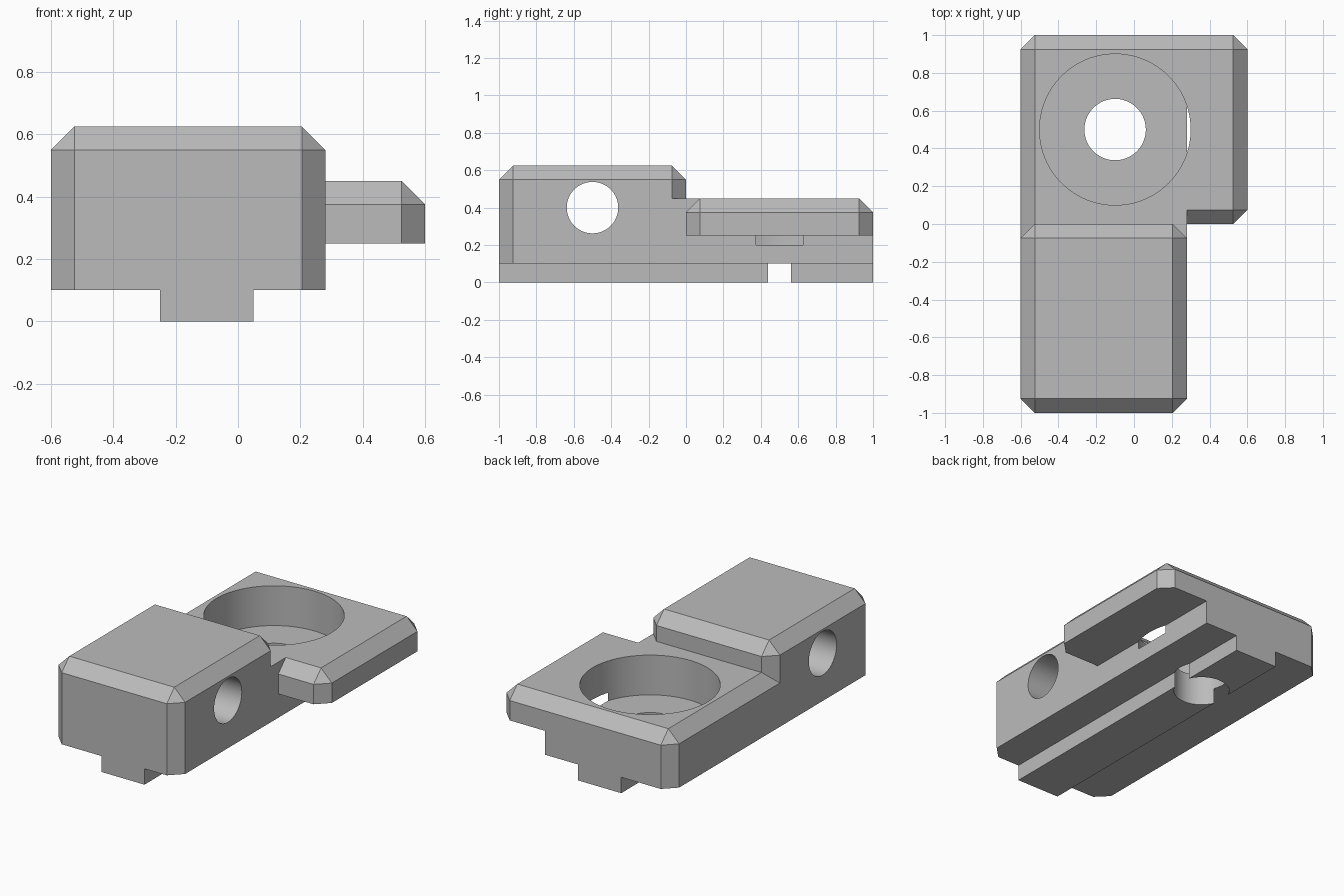
import bpy, bmesh, math
from mathutils import Matrix, Vector

CHAMFER = 0.075

cube = bpy.data.objects.get("Cube")
if cube:
    bpy.data.objects.remove(cube, do_unlink=True)


def add_object(name, bm):
    bmesh.ops.recalc_face_normals(bm, faces=bm.faces)
    mesh = bpy.data.meshes.new(name)
    bm.to_mesh(mesh)
    bm.free()
    obj = bpy.data.objects.new(name, mesh)
    bpy.context.collection.objects.link(obj)
    return obj


def block(name, low, high, chamfered=lambda side: False):
    """Box between two corners; edges are picked by the side they lie on."""
    low, high = Vector(low), Vector(high)
    bm = bmesh.new()
    bmesh.ops.create_cube(bm, size=2)
    edges = []
    for e in bm.edges:
        mid = (e.verts[0].co + e.verts[1].co) / 2
        if chamfered(tuple(round(c) for c in mid)):
            edges.append(e)
    for v in bm.verts:
        v.co = (low + high) / 2 + v.co * (high - low) / 2
    if edges:
        bmesh.ops.bevel(bm, geom=edges, offset=CHAMFER, offset_type='OFFSET',
                        segments=1, profile=0.5, affect='EDGES',
                        clamp_overlap=False)
    return add_object(name, bm)


def cylinder(name, center, radius, depth, rotation=Matrix()):
    bm = bmesh.new()
    bmesh.ops.create_cone(bm, cap_ends=True, segments=96, radius1=radius,
                          radius2=radius, depth=depth,
                          matrix=Matrix.Translation(center) @ rotation)
    return add_object(name, bm)


def combine(target, tool, operation):
    """Apply a boolean and discard the helper."""
    mod = target.modifiers.new(operation.lower(), 'BOOLEAN')
    mod.object, mod.operation, mod.solver = tool, operation, 'EXACT'
    bpy.context.view_layer.objects.active = target
    bpy.ops.object.modifier_apply(modifier=mod.name)
    bpy.data.objects.remove(tool, do_unlink=True)


def top_and_uprights(side):
    return side[2] >= 0


def outer_left_and_back(side):
    return side in {(-1, 0, 1), (0, 1, 1), (-1, 1, 0)}


# Tall front block, low rear base, overhanging plate and bottom guide rail
body = block("clamp_body", (-0.6, -1, 0.1), (0.28, 0, 0.625), top_and_uprights)
base = block("rear_base", (-0.6, -0.3, 0.1), (0.28, 1, 0.45), outer_left_and_back)
plate = block("side_plate", (-0.6, 0, 0.25), (0.6, 1, 0.45), top_and_uprights)
rail = block("guide_rail", (-0.25, -1, 0), (0.05, 1, 0.15))
for part in (base, plate, rail):
    combine(body, part, 'UNION')

# Round pocket, drain hole through the rail, and cross hole
pocket = cylinder("pocket_cutter", (-0.1, 0.5, 0.5), 0.4, 0.6)
bore = cylinder("bore_cutter", (-0.1, 0.5, 0.2), 0.1625, 1)
cross = cylinder("cross_hole_cutter", (-0.16, -0.5, 0.4), 0.1375, 2,
                 Matrix.Rotation(math.pi / 2, 4, 'Y'))
for cutter in (pocket, bore, cross):
    combine(body, cutter, 'DIFFERENCE')

# Single grey material
grey = bpy.data.materials.new("plain_grey")
grey.use_nodes = True
colour = (0.5, 0.5, 0.5, 1)
grey.diffuse_color = colour
grey.node_tree.nodes["Principled BSDF"].inputs["Base Color"].default_value = colour
body.data.materials.clear()
body.data.materials.append(grey)
for face in body.data.polygons:
    face.material_index = 0

# Smooth bores, crisp chamfers
bpy.ops.object.select_all(action='DESELECT')
body.select_set(True)
bpy.context.view_layer.objects.active = body
bpy.ops.object.shade_smooth_by_angle(angle=math.radians(30))
